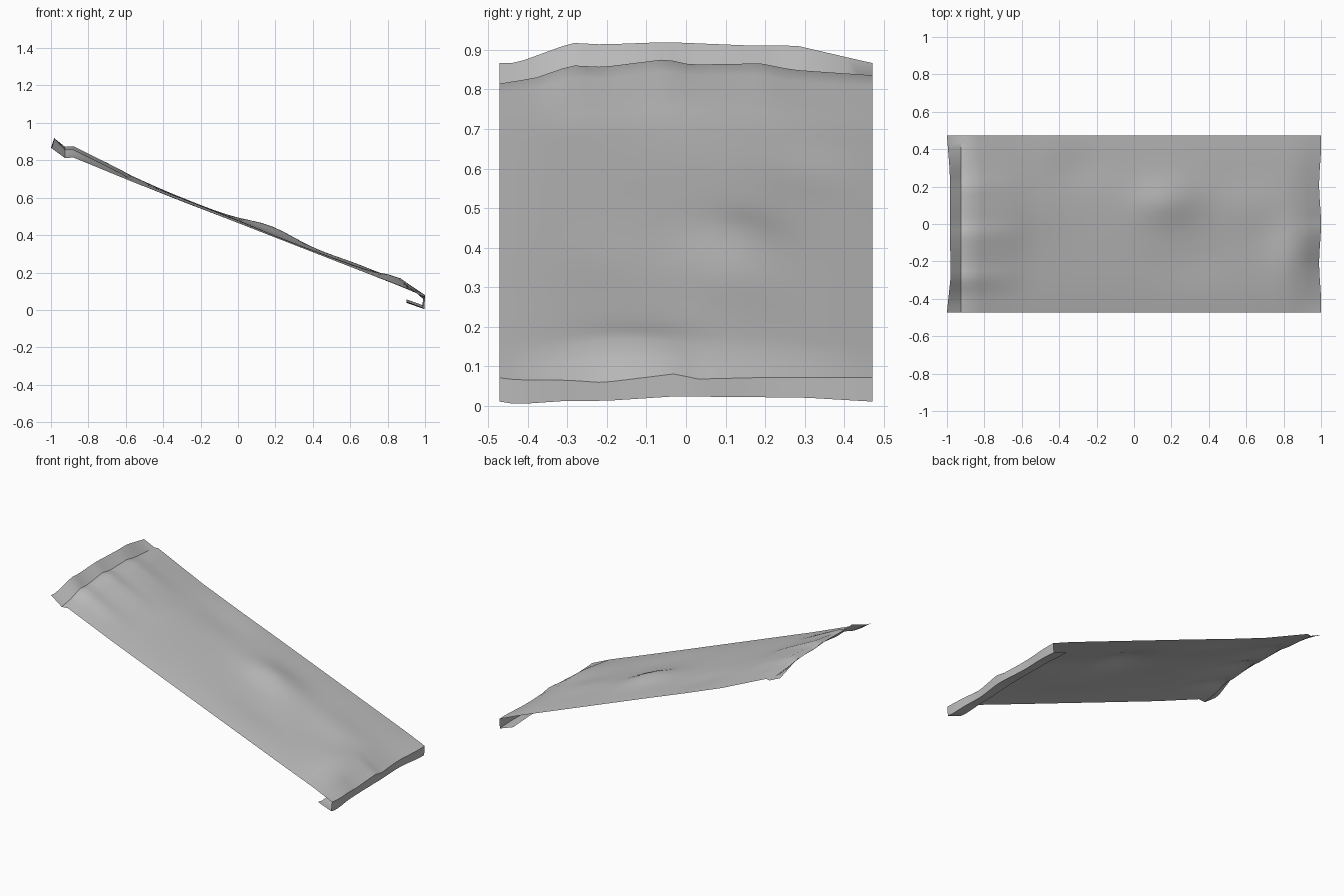
import bpy, bmesh, math

cube = bpy.data.objects.get("Cube")
if cube:
    bpy.data.objects.remove(cube, do_unlink=True)

HALF = 0.472   # half of the sheet's width
ROWS = 30      # strips across the width
COLS = 30      # strips down the slope


def curve(points, t):
    """Straight-line reading of a short profile."""
    for (a, u), (b, v) in zip(points, points[1:]):
        if t <= b:
            return u + (v - u) * max(0, t - a) / (b - a)
    return points[-1][1]


# Edge profiles across the width
top_rim = [(-.47, .867), (-.43, .867), (-.29, .918), (-.21, .914), (-.05, .92),
           (.17, .911), (.28, .911), (.47, .867)]
rim_x = [(-.47, -1), (-.28, -.98), (0, -.985), (.28, -.985), (.47, -1)]
crest = [(-.47, .815), (-.38, .83), (-.29, .861), (-.21, .857), (-.05, .877),
         (.01, .863), (.19, .866), (.27, .85), (.47, .836)]
crest_x = [(-.47, -.88), (-.3, -.885), (.25, -.875), (.47, -.9)]
fold = [(-.47, .07), (-.43, .065), (-.3, .064), (-.21, .058), (-.03, .08),
        (.03, .067), (.2, .071), (.47, .071)]
hem = [(-.47, .01), (-.43, .003), (-.3, .012), (-.2, .012), (-.03, .023),
       (.3, .02), (.47, .01)]

# Soft dents and swells: x, y, x size, y size, height
swells = [(.18, .12, .17, .12, .035), (.87, -.15, .12, .2, .028),
          (-.65, .05, .2, .2, .015), (-.3, .3, .15, .12, -.012),
          (.65, .1, .2, .12, .012), (.3, -.2, .2, .12, -.008)]


def slope_height(x, y):
    z = .465 - .39 * x + .018 * (1 - (abs(y) / HALF) ** 3)
    for cx, cy, sx, sy, h in swells:
        z += h * math.exp(-((x - cx) / sx) ** 2 - ((y - cy) / sy) ** 2)
    return z


def section(y):
    """One cross-section: flared rim, crease, long slope, folded hem."""
    cx, cz, fz, hz = (curve(c, y) for c in (crest_x, crest, fold, hem))
    pts = [(curve(rim_x, y), curve(top_rim, y)), (-.925, cz - .003)]
    right = .995 + .005 * math.cos(y * 15)
    start = cz - slope_height(cx, y)
    end = fz - slope_height(right, y)
    for i in range(COLS + 1):
        t = i / COLS
        x = cx + (right - cx) * t
        blend = start * max(0, 1 - t * 6) + end * max(0, 1 - (1 - t) * 14)
        pts.append((x, slope_height(x, y) + blend))
    pts += [(right - .004, hz), (.9, hz + .034)]
    return pts


# Grey sheet material
grey = bpy.data.materials.new("sheet grey")
grey.use_nodes = True
grey.diffuse_color = (.52, .52, .52, 1)
grey.node_tree.nodes["Principled BSDF"].inputs["Base Color"].default_value = (.52, .52, .52, 1)

# Bent sheet
bm = bmesh.new()
grid = []
for j in range(ROWS + 1):
    y = -HALF + 2 * HALF * j / ROWS
    grid.append([bm.verts.new((x, y, max(0, z))) for x, z in section(y)])
for a, b in zip(grid, grid[1:]):
    for i in range(len(a) - 1):
        bm.faces.new((a[i], a[i + 1], b[i + 1], b[i]))
mesh = bpy.data.meshes.new("bent_sheet")
bm.to_mesh(mesh)
bm.free()
mesh.materials.append(grey)
sheet = bpy.data.objects.new("bent_sheet", mesh)
bpy.context.collection.objects.link(sheet)
bpy.context.view_layer.objects.active = sheet
sheet.select_set(True)
bpy.ops.object.shade_smooth_by_angle(angle=math.radians(35))
